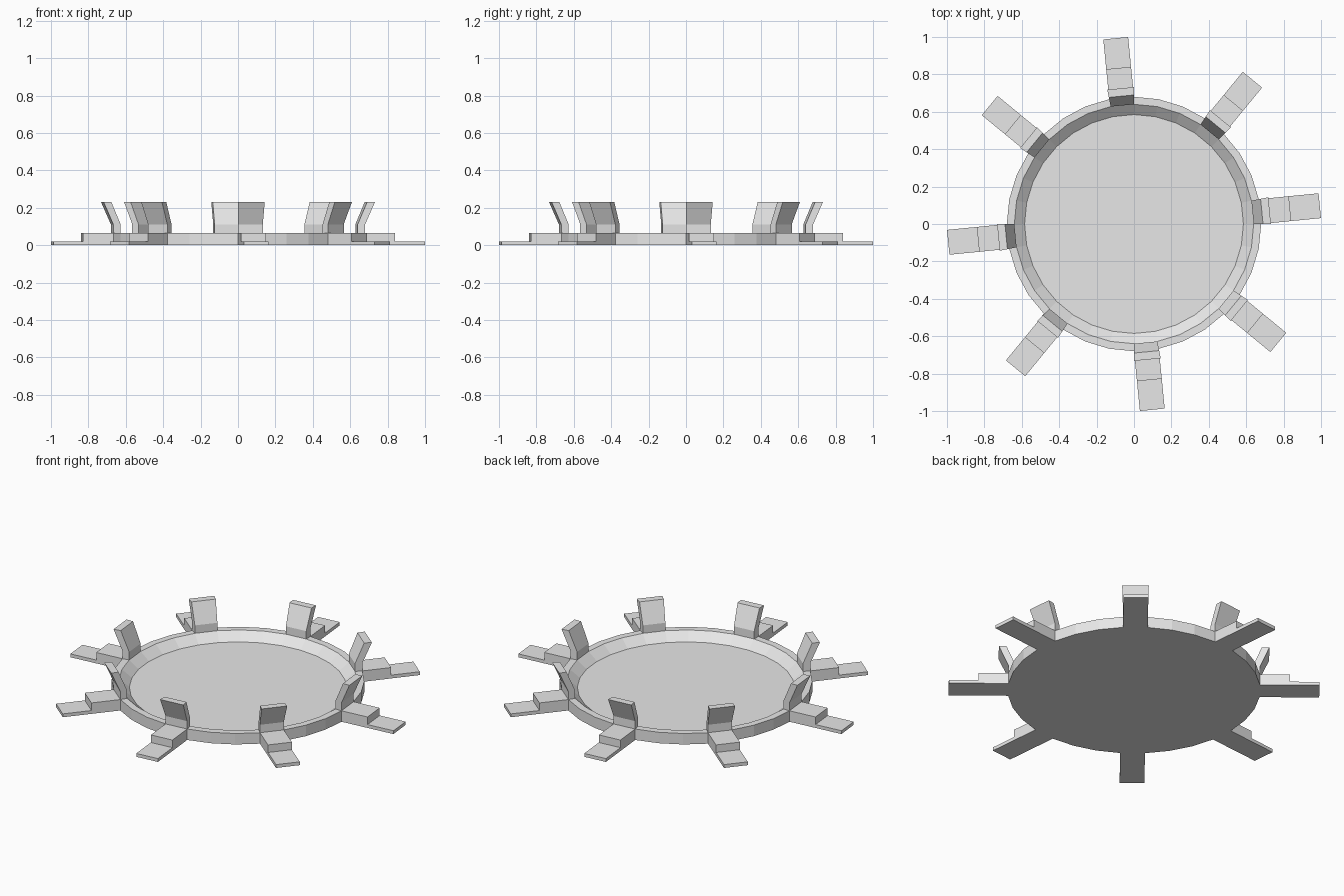
import bpy, bmesh
from math import sin, cos, pi
from mathutils import Matrix, Vector

if "Cube" in bpy.data.objects:
    bpy.data.objects.remove(bpy.data.objects["Cube"], do_unlink=True)

SIDES = 32
STEP = 2 * pi / SIDES
RIM_OUT, RIM_IN, FLOOR_R = 0.68, 0.64, 0.585
RIM_Z, FLOOR_Z, TOP_Z = 0.065, 0.02, 0.23

grey = bpy.data.materials.new("light grey")
grey.use_nodes = True
grey.diffuse_color = (0.8, 0.8, 0.8, 1)
grey.node_tree.nodes["Principled BSDF"].inputs["Base Color"].default_value = grey.diffuse_color


def finish(name, bm):
    bmesh.ops.recalc_face_normals(bm, faces=bm.faces)
    mesh = bpy.data.meshes.new(name)
    bm.to_mesh(mesh)
    bm.free()
    mesh.materials.append(grey)
    obj = bpy.data.objects.new(name, mesh)
    bpy.context.collection.objects.link(obj)


def bridge(bm, a, b):
    """Join two closed loops of equal length with quads."""
    n = len(a)
    for i in range(n):
        j = (i + 1) % n
        bm.faces.new((a[i], a[j], b[j], b[i]))


def polar(r, angle, z):
    return Vector((r * cos(angle), r * sin(angle), z))


def prism(name, side_a, side_b, turn):
    """Solid between two matching side outlines, turned about z."""
    bm = bmesh.new()
    rot = Matrix.Rotation(turn, 3, 'Z')
    a, b = ([bm.verts.new(rot @ p) for p in side] for side in (side_a, side_b))
    bm.faces.new(a)
    bm.faces.new(b)
    bridge(bm, a, b)
    finish(name, bm)


# Shallow dish: flat base, upright outer wall, flat rim, sloped inner wall, floor
bm = bmesh.new()
rings = [[bm.verts.new(polar(r, i * STEP, z)) for i in range(SIDES)]
         for r, z in ((RIM_OUT, 0), (RIM_OUT, RIM_Z), (RIM_IN, RIM_Z), (FLOOR_R, FLOOR_Z))]
for low, high in zip(rings, rings[1:]):
    bridge(bm, low, high)
bm.faces.new(rings[0])
bm.faces.new(rings[-1])
finish("dish", bm)

# Eight leaning tabs on the rim, each with a stepped arm outside it
tab = [(RIM_IN, RIM_Z), (RIM_OUT, RIM_Z), (RIM_OUT, 0.112),
       (0.732, TOP_Z), (0.69, TOP_Z), (RIM_IN, 0.112)]
root = RIM_OUT * cos(STEP / 2)
half = RIM_OUT * sin(STEP / 2)
arm = [(root, 0), (0.998, 0), (0.998, FLOOR_Z),
       (0.838, FLOOR_Z), (0.838, RIM_Z), (root, RIM_Z)]
for k in range(8):
    turn = k * pi / 4 + STEP / 2
    prism(f"rim_tab_{k + 1}",
          [polar(r, -STEP / 2, z) for r, z in tab],
          [polar(r, STEP / 2, z) for r, z in tab], turn)
    prism(f"stepped_arm_{k + 1}",
          [Vector((x, -half, z)) for x, z in arm],
          [Vector((x, half, z)) for x, z in arm], turn)
